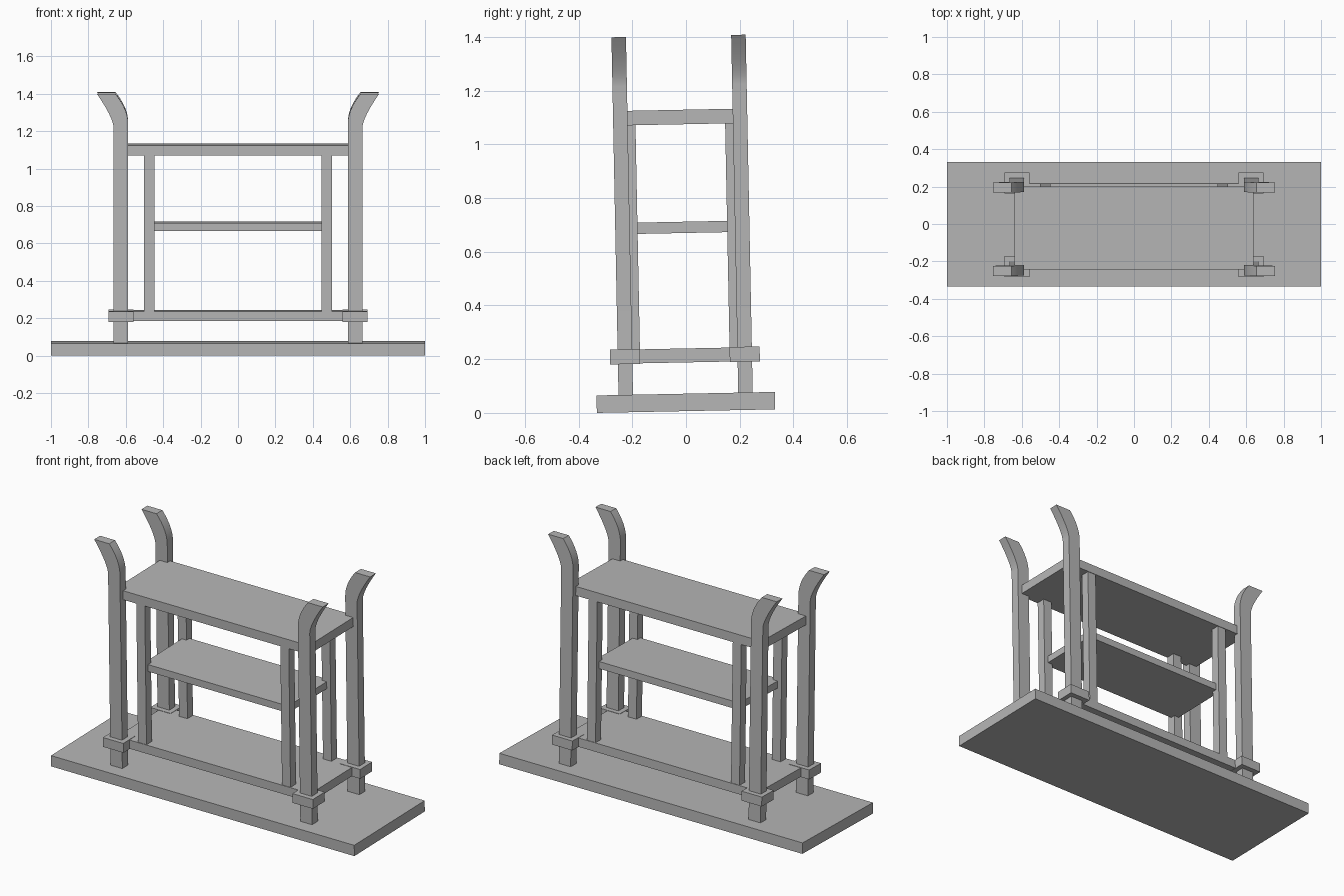
import bpy
import bmesh
import math
from mathutils import Matrix, Vector

if "Cube" in bpy.data.objects:
    bpy.data.objects.remove(bpy.data.objects["Cube"])

TILT = Matrix.Rotation(math.radians(1.13), 4, 'X')  # the whole stand leans slightly

grey = bpy.data.materials.new("plain_grey")
grey.use_nodes = True
grey.diffuse_color = (0.47, 0.47, 0.47, 1)
grey.node_tree.nodes["Principled BSDF"].inputs["Base Color"].default_value = grey.diffuse_color


def finish(name, bm):
    """Turn a bmesh into a tilted grey object."""
    bmesh.ops.recalc_face_normals(bm, faces=bm.faces)
    bm.transform(TILT)
    mesh = bpy.data.meshes.new(name)
    bm.to_mesh(mesh)
    bm.free()
    mesh.materials.append(grey)
    obj = bpy.data.objects.new(name, mesh)
    bpy.context.collection.objects.link(obj)
    return obj


def box(name, x, y, z):
    """Box from (min, max) ranges on each axis."""
    bm = bmesh.new()
    bmesh.ops.create_cube(bm, size=1)
    for v in bm.verts:
        v.co = [sum(r) / 2 + c * (r[1] - r[0]) for c, r in zip(v.co, (x, y, z))]
    return finish(name, bm)


def shelf(name, half_x, half_y, z):
    return box(name, (-half_x, half_x), (-half_y, half_y), z)


def bend(a, b, c, steps=8):
    """Points along a quadratic curve."""
    a, b, c = Vector(a), Vector(b), Vector(c)
    ts = [i / steps for i in range(steps + 1)]
    return [a * (1 - t) ** 2 + b * 2 * t * (1 - t) + c * t * t for t in ts]


def post(name, sx, sy):
    """Square post whose top flares outwards."""
    inner = [Vector((0.587, 0.05))] + bend((0.587, 1.24), (0.587, 1.32), (0.655, 1.404))
    outer = [Vector((0.665, 0.05))] + bend((0.665, 1.22), (0.665, 1.275), (0.754, 1.404))
    bm = bmesh.new()
    rings = []
    for p, q in zip(inner, outer):
        corners = ((p, 0.196), (q, 0.196), (q, 0.250), (p, 0.250))
        rings.append([bm.verts.new((sx * v.x, sy * y, v.y)) for v, y in corners])
    for low, high in zip(rings, rings[1:]):
        for i in range(4):
            j = (i + 1) % 4
            bm.faces.new((low[i], low[j], high[j], high[i]))
    bm.faces.new(rings[0])
    bm.faces.new(rings[-1])
    obj = finish(name, bm)
    bpy.ops.object.select_all(action='DESELECT')
    obj.select_set(True)
    bpy.context.view_layer.objects.active = obj
    bpy.ops.object.shade_smooth_by_angle(angle=math.radians(30))


# Base board and the three shelves
shelf("base_board", 1.0, 0.332, (0.0066, 0.0715))
shelf("lower_shelf", 0.638, 0.222, (0.188, 0.24))
shelf("middle_shelf", 0.478, 0.195, (0.67, 0.712))
shelf("upper_shelf", 0.638, 0.222, (1.075, 1.129))

# Corner posts, their collars and the inner uprights
for sx, side in ((1, "left"), (-1, "right")):
    for sy, end in ((-1, "front"), (1, "back")):
        def span(s, lo, hi):
            return sorted((s * lo, s * hi))
        tag = f"{end}_{side}"
        post(f"{tag}_corner_post", sx, sy)
        box(f"{tag}_collar", span(sx, 0.558, 0.692), span(sy, 0.167, 0.279), (0.186, 0.242))
        box(f"{tag}_inner_upright", span(sx, 0.447, 0.503), span(sy, 0.167, 0.219), (0.23, 1.08))
